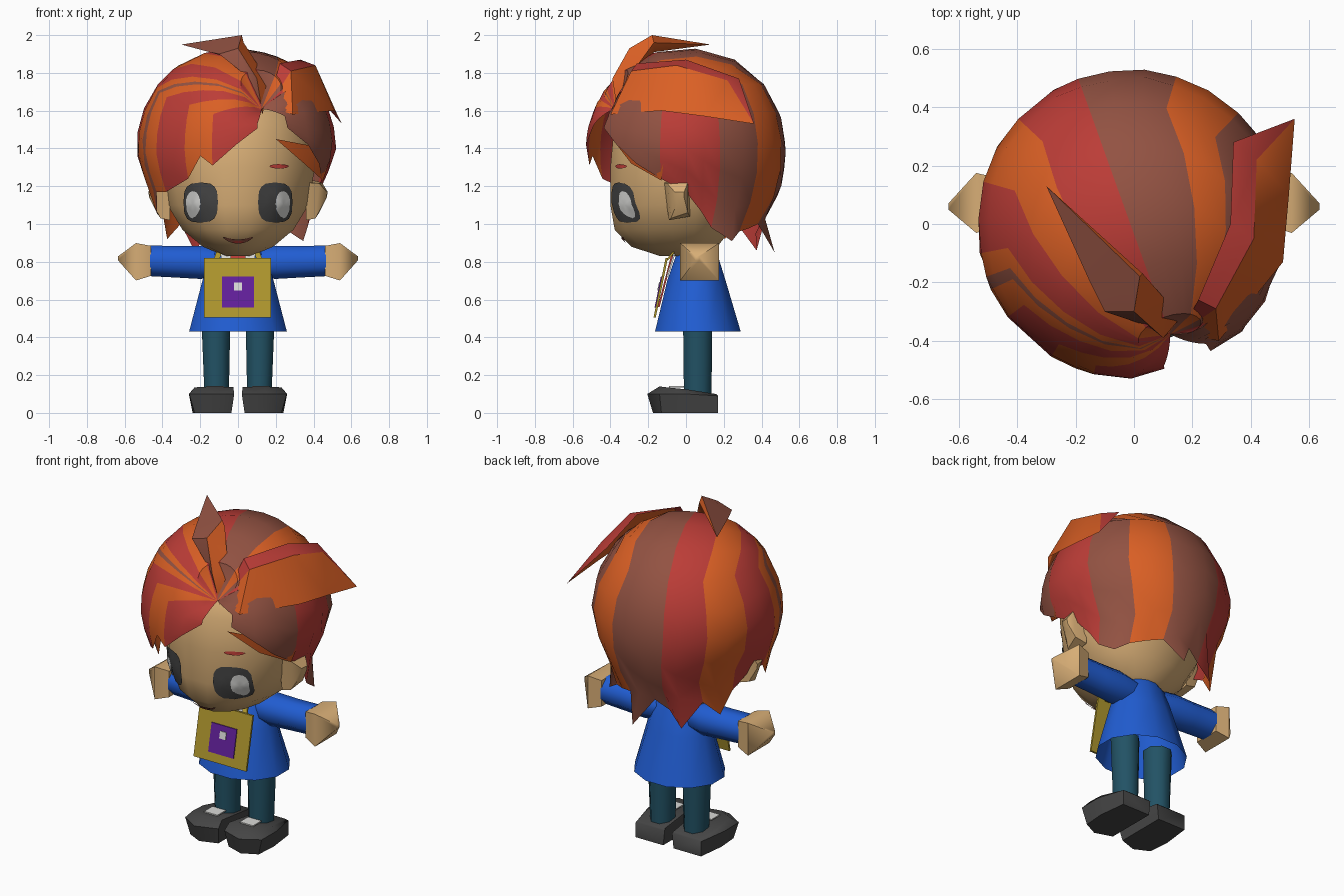
import bpy, bmesh, math
from mathutils import Vector
from mathutils.bvhtree import BVHTree

if "Cube" in bpy.data.objects:
    bpy.data.objects.remove(bpy.data.objects["Cube"])

COLORS = {
    "skin": (0.68, 0.42, 0.18), "orange": (0.70, 0.115, 0.018), "red": (0.50, 0.046, 0.038),
    "brown": (0.29, 0.085, 0.055), "blue": (0.015, 0.11, 0.65), "teal": (0.016, 0.085, 0.13),
    "charcoal": (0.06, 0.06, 0.06), "mustard": (0.43, 0.31, 0.027),
    "purple": (0.125, 0.014, 0.33), "white": (0.70, 0.70, 0.68)}
MATS = {}
for n, c in COLORS.items():
    MATS[n] = bpy.data.materials.new(n)
    MATS[n].diffuse_color = (*c, 1)


def loft(name, rings, mats, pick=None, closed=True, caps=True, mirror=False, angle=40):
    """Skin a list of equal-length point rings; pick(i, j) gives the material slot."""
    bm = bmesh.new()
    grid = [[bm.verts.new(p) for p in r] for r in rings]
    n = len(rings[0])
    for i in range(len(grid) - 1):
        for j in range(n if closed else n - 1):
            k = (j + 1) % n
            f = bm.faces.new((grid[i][j], grid[i][k], grid[i + 1][k], grid[i + 1][j]))
            f.material_index = pick(i, j) if pick else 0
    if caps:
        bm.faces.new(grid[0])
        bm.faces.new(grid[-1])
    bmesh.ops.remove_doubles(bm, verts=bm.verts, dist=0.0005)
    bmesh.ops.recalc_face_normals(bm, faces=bm.faces)
    if not caps:  # open sheets face outwards
        bm.normal_update()
        ref = Vector((0, 0, 1.2))
        if sum(f.normal.dot(f.calc_center_median() - ref) * f.calc_area() for f in bm.faces) < 0:
            bmesh.ops.reverse_faces(bm, faces=bm.faces)
    for f in bm.faces:
        f.smooth = True
    for e in bm.edges:
        e.smooth = len(e.link_faces) == 2 and e.calc_face_angle(0) < math.radians(angle)
    me = bpy.data.meshes.new(name)
    bm.to_mesh(me)
    bm.free()
    for m in mats:
        me.materials.append(MATS[m])
    ob = bpy.data.objects.new(name, me)
    bpy.context.collection.objects.link(ob)
    if mirror:
        ob.modifiers.new("mirror", "MIRROR").use_mirror_merge = False
    return ob


def oval(z, rx, yf, yb, n=12, cx=0, cy=0):
    """Horizontal ring with separate front and back depth."""
    out = []
    for k in range(n):
        a = 2 * math.pi * (k + 0.5) / n
        s = math.sin(a)
        out.append((cx + rx * math.cos(a), cy + s * (yb if s > 0 else yf), z))
    return out


def tube_x(x, ry, rz, cy, cz, n=8):
    """Ring around the x axis, for arms and hands."""
    return [(x, cy + ry * math.cos(2 * math.pi * (k + .5) / n),
             cz + rz * math.sin(2 * math.pi * (k + .5) / n)) for k in range(n)]


def slab(name, x0, x1, z0, z1, y0, y1, t, mat, mirror=False, shift=0):
    """Thin leaning plate; shift slides its top edge sideways."""
    rings = [[(x0 + s, y, z), (x1 + s, y, z), (x1 + s, y + t, z), (x0 + s, y + t, z)]
             for y, z, s in ((y0, z0, 0), (y1, z1, shift))]
    return loft(name, rings, [mat], mirror=mirror, angle=30)


# Head
head = loft("head", [oval(z, rx, f, b, 16) for z, rx, f, b in (
    (.83, .07, .14, .10), (.88, .19, .295, .17), (.97, .30, .385, .24), (1.1, .38, .408, .3),
    (1.3, .415, .408, .36), (1.5, .40, .39, .36), (1.62, .34, .31, .3), (1.72, .2, .18, .18))],
    ["skin"])
tree = BVHTree.FromPolygons([v.co for v in head.data.vertices],
                            [tuple(p.vertices) for p in head.data.polygons])


def decal(name, cx, cz, rx, rz, mat, off=.008, power=2, bend=0, mirror=True, n=16):
    """Rounded patch laid on the face."""
    rings = []
    for q in (0, .5, 1):
        ring = []
        for k in range(n):
            a = 2 * math.pi * k / n
            c, s = math.cos(a), math.sin(a)
            u = q * math.copysign(abs(c) ** (2 / power), c)
            w = q * math.copysign(abs(s) ** (2 / power), s)
            hit, nor, _, _ = tree.ray_cast(
                Vector((cx + rx * u, -2, cz + rz * w + bend * u * u)), Vector((0, 1, 0)))
            ring.append(hit + nor * off)
        rings.append(ring)
    return loft(name, rings, [mat], caps=False, mirror=mirror)


# Face details
decal("eye", .193, 1.115, .09, .105, "charcoal", power=3)
decal("eye_shine", .231, 1.105, .037, .07, "white", off=.013)
decal("eyebrow", .213, 1.305, .05, .011, "red", mirror=False)
decal("mouth", 0, .912, .078, .011, "brown", bend=.025, mirror=False)
decal("lip", 0, .912, .03, .006, "red", off=.012, mirror=False)
loft("ear", [[(.36, -.12, 1.22), (.36, .02, 1.24), (.36, .02, 1.04), (.36, -.09, 1.02)],
             [(.43, -.1, 1.215), (.445, .01, 1.22), (.43, .01, 1.06), (.41, -.08, 1.03)],
             [(.47, -.06, 1.17), (.475, -.01, 1.17), (.47, -.01, 1.14), (.465, -.04, 1.13)]],
     ["skin"], mirror=True)

# Hair cap: strands radiate from the parting, run over the head and hang down
CEN, RAD, EXP = Vector((-.01, 0, 1.38)), Vector((.53, .53, .55)), 2.12
POLE = Vector((.25, -.70, .41)).normalized()
O, R, B = range(3)
STRANDS = [  # azimuth, height of the tip, colour of the strip that follows, tip flare
    (-58, 1.51, B, 1), (-44, 1.42, B, 1), (-30, 1.32, B, 1), (-15, 1.24, R, 1), (0, 1.17, R, 1),
    (10, 1.07, R, 1), (20, .98, B, 1), (35, .91, B, 1.08), (46, .96, O, 1), (60, .98, O, 1),
    (73, 1.0, B, 1), (85, .85, B, 1.2), (98, 1.0, B, 1), (110, .95, R, 1), (120, .86, R, 1.1),
    (137, 1.0, O, 1), (150, .92, O, 1.05), (164, 1.04, R, 1), (178, 1.1, R, 1), (191, 1.13, O, 1),
    (200, 1.05, B, 1.03), (205, 1.17, O, 1), (217, 1.17, R, 1), (239, 1.24, O, 1),
    (249, 1.36, O, 1), (256, 1.31, R, 1), (270, 1.42, R, 1), (283, 1.51, R, 1)]


def dipped(v):
    """Sink the surface around the parting."""
    return CEN + v * (1 - .15 * max(0, 1 - v.angle(POLE) / .45) ** 2) * RAD


def on_cap(d):
    h, s = math.hypot(d.x, d.y), abs(d.z)
    return dipped(d / (h ** EXP + s ** EXP) ** (1 / EXP))


def hang(az, z):
    s = (z - CEN.z) / RAD.z
    hx = hy = (1 - min(1, abs(s)) ** EXP) ** (1 / EXP)
    if s < 0:  # sides draw in, less so on the long left side, then fall straight
        draw = .36 if math.degrees(az) < 185 else .18
        hx = max(hx, .87) * (1 + draw * max(s, -.36))
        hy = max(hy, .74)
    return Vector((hx * math.cos(az), hy * math.sin(az), s))


rows = []
for deg, tip, _, flare in STRANDS:
    az = math.radians(deg)
    dist = min(abs(deg - 290), abs(deg + 70))
    crown = 1.74 - .11 * min(1, max(0, (deg - 180) / 60))
    top = tip + (crown - tip) * min(1, dist / 40)
    mid = hang(az, top)
    row = [on_cap(POLE.slerp(mid.normalized(), t / 5)) for t in range(6)]
    for t in range(1, 6):
        v = hang(az, top + (tip - top) * t / 5)
        if t == 5:
            v.x, v.y = v.x * flare, v.y * flare
        row.append(dipped(v))
    rows.append(row)
loft("hair_cap", rows, ["orange", "red", "brown"], lambda i, j: STRANDS[i][2],
     closed=False, caps=False)

# Swept side lock ending in a spike
loft("hair_side_spike", [
    [(.16, -.37, 1.62)] * 3,
    [(.22, -.26, 1.85), (.28, -.29, 1.81), (.29, -.40, 1.58)],
    [(.33, 0, 1.87), (.41, -.05, 1.84), (.51, -.13, 1.60)],
    [(.34, .28, 1.77), (.42, .22, 1.76), (.53, .10, 1.57)],
    [(.55, .36, 1.53)] * 3], ["red", "orange"], lambda i, j: j, closed=False, caps=False)

# Small lock on the temple
loft("hair_temple_lock", [
    [(.20, -.39, 1.45)] * 2, [(.41, -.27, 1.41), (.35, -.29, 1.32)],
    [(.48, -.12, 1.32), (.45, -.13, 1.23)]], ["orange"], closed=False, caps=False)

# Curled tuft on the parting
loft("hair_tuft", [
    [(.13, -.36, 1.58)] * 4,
    [(.05, -.35, 1.78), (.10, -.39, 1.77), (.16, -.32, 1.72), (.10, -.28, 1.76)],
    [(-.10, -.30, 1.90), (.0, -.30, 1.93), (.10, -.25, 1.85), (.02, -.22, 1.86)],
    [(-.15, -.20, 1.91), (.02, -.18, 2.0), (.03, -.17, 1.96), (-.06, -.17, 1.91)],
    [(-.30, .13, 1.95)] * 4], ["brown", "orange"], lambda i, j: int(j in (1, 2)), caps=False)

# Neck, tunic and arms
loft("neck", [oval(.78, .07, .07, .07, 8, 0, .05), oval(.9, .07, .07, .07, 8, 0, .05)], ["skin"])
loft("tunic", [oval(z, rx, f, b, 12, 0, .06) for z, rx, f, b in (
    (.43, .268, .232, .238), (.7, .195, .165, .155), (.84, .15, .115, .11), (.885, .10, .09, .09),
    (.886, .01, .01, .01))], ["blue"], caps=False)
loft("sleeve", [tube_x(.07, .08, .08, .07, .795), tube_x(.2, .095, .095, .075, .797),
                tube_x(.33, .09, .09, .075, .80), tube_x(.465, .09, .088, .075, .805)],
     ["blue"], mirror=True, angle=50)
loft("hand", [tube_x(.46, .115, .112, .075, .805, 4), tube_x(.54, .145, .14, .072, .80, 4),
              tube_x(.635, .015, .015, .06, .818, 4)], ["skin"], mirror=True, angle=60)

# Shirt front, tie, straps and chest bag
slab("shirt_front", -.09, .09, .72, .88, -.105, -.055, .01, "white")
slab("tie", -.04, .04, .56, .85, -.15, -.075, .01, "red")
slab("bag_strap", .10, .13, .81, .89, -.105, -.04, .012, "mustard", True, -.03)
slab("bag", -.18, .175, .505, .82, -.172, -.108, .012, "mustard")
slab("bag_patch", -.085, .085, .557, .722, -.1665, -.133, .006, "purple")
slab("bag_dot", -.021, .021, .648, .69, -.152, -.1435, .006, "white")

# Legs and shoes
loft("leg", [oval(.1, .070, .079, .079, 8, .113, .062),
             oval(.5, .083, .084, .084, 8, .117, .062)], ["teal"], mirror=True, angle=50)
loft("shoe", [
    [(.035, .17, 0), (.22, .17, 0), (.24, 0, 0), (.23, -.13, 0), (.14, -.175, 0), (.035, -.14, 0)],
    [(.025, .17, .09), (.22, .17, .09), (.26, 0, .10), (.258, -.14, .10), (.15, -.205, .10),
     (.02, -.16, .10)],
    [(.03, .16, .10), (.20, .16, .10), (.235, 0, .125), (.23, -.10, .135), (.14, -.14, .14),
     (.025, -.12, .137)]], ["charcoal"], mirror=True, angle=50)
slab("shoe_tongue", .075, .165, .135, .142, -.09, -.09, .08, "white", True)

for m in bpy.data.materials:
    if m.users and not m.is_grease_pencil:
        m.use_nodes = True
        m.node_tree.nodes["Principled BSDF"].inputs["Base Color"].default_value = m.diffuse_color
